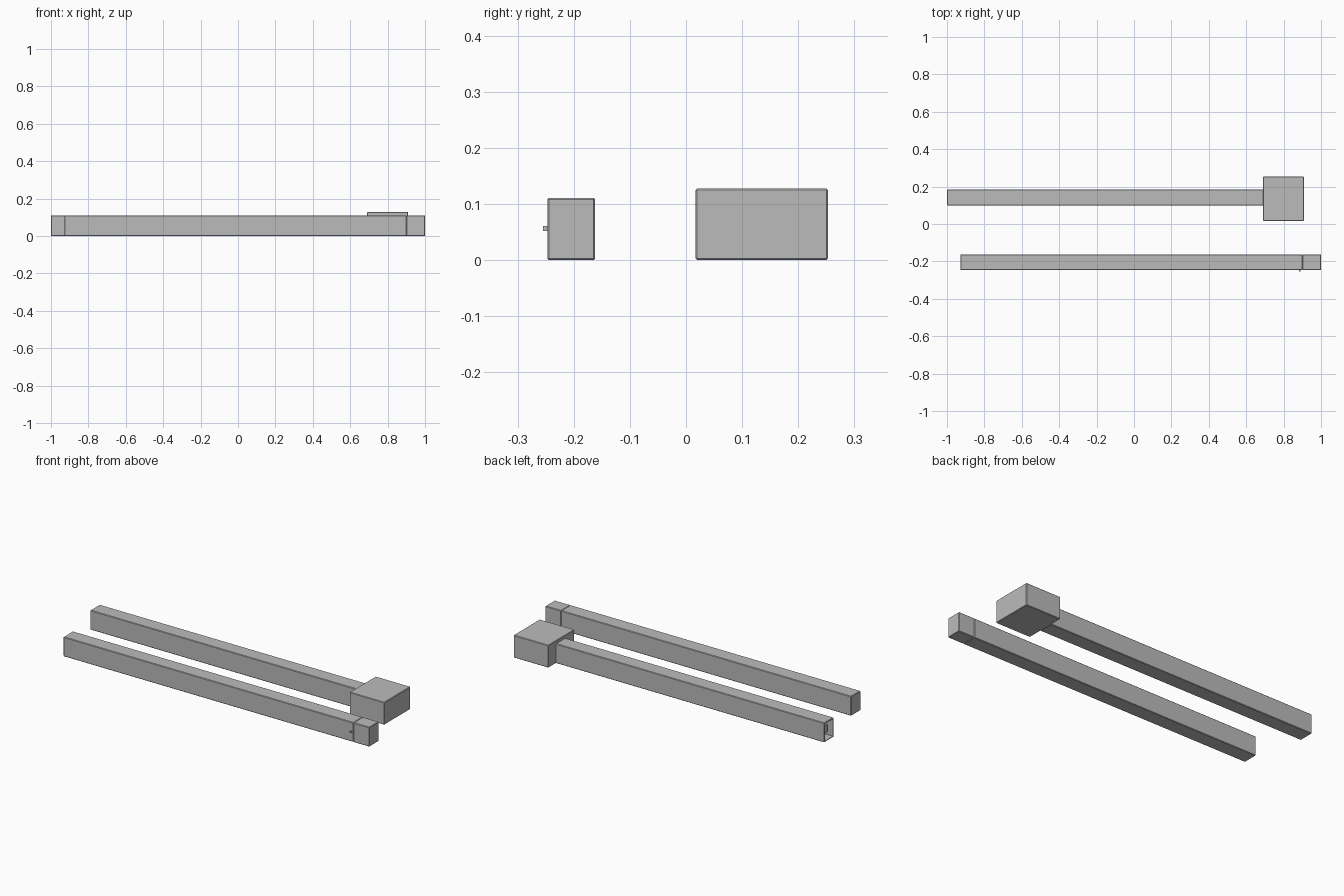
import bpy
import bmesh
from mathutils import Vector

cube = bpy.data.objects.get("Cube")
if cube:
    bpy.data.objects.remove(cube, do_unlink=True)

# Single painted grey
grey = bpy.data.materials.new("plain_grey")
grey.use_nodes = True
colour = (0.5, 0.5, 0.5, 1)
grey.diffuse_color = colour
grey.node_tree.nodes["Principled BSDF"].inputs["Base Color"].default_value = colour


def box(name, low, high, chamfer=0.003, socket=0):
    """Chamfered box between two corners; socket hollows its -x end."""
    low, high = Vector(low), Vector(high)
    bm = bmesh.new()
    bmesh.ops.create_cube(bm, size=1)
    bmesh.ops.scale(bm, vec=high - low, verts=bm.verts)
    bmesh.ops.translate(bm, vec=(low + high) / 2, verts=bm.verts)
    if chamfer:
        bmesh.ops.bevel(bm, geom=bm.edges[:], offset=chamfer, segments=1,
                        profile=0.5, affect='EDGES')
    if socket:
        bm.normal_update()
        end = min(bm.faces, key=lambda f: f.calc_center_median().x)
        bmesh.ops.inset_region(bm, faces=[end], thickness=0.004)
        floor = bmesh.ops.extrude_discrete_faces(bm, faces=[end])["faces"][0]
        bmesh.ops.translate(bm, vec=(socket, 0, 0), verts=floor.verts[:])
    bmesh.ops.recalc_face_normals(bm, faces=bm.faces[:])
    mesh = bpy.data.meshes.new(name)
    bm.to_mesh(mesh)
    bm.free()
    mesh.materials.append(grey)
    obj = bpy.data.objects.new(name, mesh)
    bpy.context.collection.objects.link(obj)
    return obj


# Front bar with a separate end cap and a tiny button
box("front_bar", (-0.927, -0.247, 0), (0.9, -0.162, 0.111))
box("front_bar_cap", (0.9, -0.247, 0), (1, -0.162, 0.111))
box("button", (0.882, -0.255, 0.052), (0.89, -0.245, 0.061), chamfer=0)

# Rear bar, open at its far end, running into a larger head block
box("rear_bar", (-1, 0.099, 0), (0.692, 0.184, 0.111), socket=0.1)
box("head_block", (0.69, 0.017, 0), (0.91, 0.253, 0.128))

# Latch plate and tongue inside the open end
box("latch_plate", (-0.96, 0.106, 0.025), (-0.95, 0.177, 0.033), chamfer=0)
box("latch_tongue", (-0.98, 0.125, 0.033), (-0.95, 0.16, 0.075), chamfer=0)
